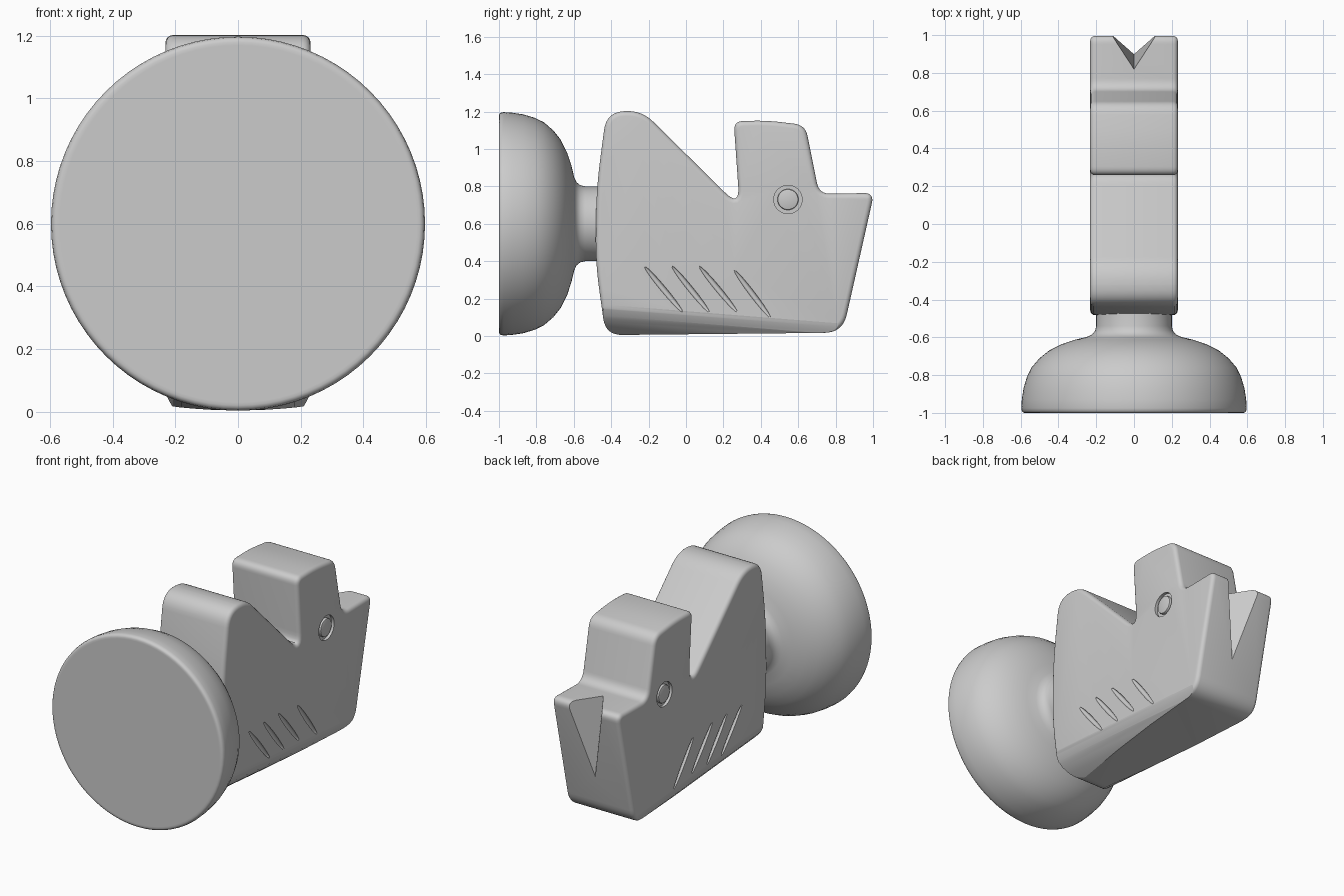
import bpy, bmesh
from math import radians, atan2
from mathutils import Vector, Matrix

if "Cube" in bpy.data.objects:
    bpy.data.objects.remove(bpy.data.objects["Cube"])


def smooth(ob, angle=35):
    bpy.ops.object.select_all(action='DESELECT')
    ob.select_set(True)
    bpy.context.view_layer.objects.active = ob
    bpy.ops.object.shade_smooth_by_angle(angle=radians(angle))


def make(name, bm, angle=35):
    bmesh.ops.recalc_face_normals(bm, faces=bm.faces)
    me = bpy.data.meshes.new(name)
    bm.to_mesh(me)
    bm.free()
    ob = bpy.data.objects.new(name, me)
    bpy.context.collection.objects.link(ob)
    smooth(ob, angle)
    return ob


def rounded(corners, steps=8):
    # polygon with each corner replaced by a curve of the given setback
    out = []
    n = len(corners)
    for i, (y, z, t) in enumerate(corners):
        c = Vector((y, z))
        a = c + (Vector(corners[i - 1][:2]) - c).normalized() * t
        b = c + (Vector(corners[(i + 1) % n][:2]) - c).normalized() * t
        for k in range(steps + 1):
            s = k / steps
            out.append(a * (1 - s) ** 2 + c * 2 * s * (1 - s) + b * s * s)
    return out


def prism(bm, front, back):
    # closed solid between two matching loops of points
    a = [bm.verts.new(p) for p in front]
    b = [bm.verts.new(p) for p in back]
    rims = []
    for loop in (a, b):
        rims += bm.faces.new(loop).edges[:]
    for i in range(len(a)):
        bm.faces.new((a[i - 1], a[i], b[i], b[i - 1]))
    return rims


def carve(ob, name, bm):
    cutter = make(name, bm)
    cutter.hide_render = True
    mod = ob.modifiers.new(name, 'BOOLEAN')
    mod.operation = 'DIFFERENCE'
    mod.solver = 'EXACT'
    mod.object = cutter
    bpy.context.view_layer.objects.active = ob
    bpy.ops.object.modifier_apply(modifier=mod.name)
    bpy.data.objects.remove(cutter)


# Round knob and neck, turned about the y axis
bm = bmesh.new()
prof = [(-1, 0), (-1, .57), (-1, .58), (-.997, .588), (-.99, .594), (-.975, .597), (-.93, .594),
        (-.87, .585), (-.81, .567), (-.76, .543), (-.71, .50), (-.67, .45), (-.635, .38),
        (-.612, .31), (-.598, .25), (-.585, .222), (-.565, .206), (-.54, .2), (-.44, .2), (-.44, 0)]
vs = [bm.verts.new((0, y, .6 + r)) for y, r in prof]
es = [bm.edges.new(p) for p in zip(vs, vs[1:])]
bmesh.ops.spin(bm, geom=vs + es, cent=(0, 0, .6), axis=(0, 1, 0), angle=radians(360), steps=80)
bmesh.ops.remove_doubles(bm, verts=bm.verts, dist=1e-4)
make("knob", bm, 40)

# Flat body: side profile extruded across x, rims rounded
W = .232
outline = rounded([
    (-.43, .005, .09), (.838, .018, .1), (1.006, .765, .055), (.712, .76, .06),
    (.638, 1.128, .06), (.43, 1.153, .08), (.255, 1.148, .05), (.287, .69, .11),
    (-.235, 1.205, .085), (-.425, 1.2, .1), (-.478, .8, .15), (-.485, .4, .15)])
bm = bmesh.new()
rims = prism(bm, [(-W, *p) for p in outline], [(W, *p) for p in outline])
bmesh.ops.recalc_face_normals(bm, faces=bm.faces)
bmesh.ops.bevel(bm, geom=rims, offset=.026, segments=4, profile=.5, affect='EDGES', clamp_overlap=False)
bmesh.ops.remove_doubles(bm, verts=bm.verts, dist=1e-5)
body = make("body", bm)

# Rounded taper along the lower edges, stronger toward the neck
curve = [(.24, .2), (.227, .15), (.208, .11), (.18, .078), (.14, .047), (.06, .0), (.06, -.2), (.4, -.2), (.4, .2)]
for s in (1, -1):
    bm = bmesh.new()
    prism(bm, [(s * x, -.7, z + .02) for x, z in curve], [(s * x, 1.2, z - .132) for x, z in curve])
    carve(body, "taper_cutter", bm)

# Wedge notch in the back end
bm = bmesh.new()
pts = [(-.15, 1.04, .82), (.15, 1.04, .82), (0, .81, .82), (0, .9, .28)]
bmesh.ops.convex_hull(bm, input=[bm.verts.new(p) for p in pts])
carve(body, "notch_cutter", bm)

# Round recesses and slanted grip grooves on both sides
bm = bmesh.new()
turn = Matrix.Rotation(radians(90), 4, 'Y')
grooves = [(-.22, .37, -.02, .13), (-.08, .38, .13, .12), (.065, .38, .28, .12), (.26, .35, .45, .1)]
for s in (1, -1):
    bmesh.ops.create_cone(bm, cap_ends=True, segments=40, radius1=.076, radius2=.076, depth=.06,
                          matrix=Matrix.Translation((s * (W + .012), .545, .73)) @ turn)
    for y0, z0, y1, z1 in grooves:
        m = Matrix.Translation((s * W, (y0 + y1) / 2, (z0 + z1) / 2)) \
            @ Matrix.Rotation(atan2(z1 - z0, y1 - y0), 4, 'X') @ Matrix.Diagonal((.016, .16, .015, 1))
        bmesh.ops.create_uvsphere(bm, u_segments=20, v_segments=11, radius=1, matrix=m)
carve(body, "detail_cutter", bm)
smooth(body)

# Pin heads sitting inside the round recesses
for s, side in ((1, "right"), (-1, "left")):
    bm = bmesh.new()
    bmesh.ops.create_cone(bm, cap_ends=True, segments=40, radius1=.056, radius2=.056, depth=.05,
                          matrix=Matrix.Translation((s * (W - .025), .545, .73)) @ turn)
    rim = [e for e in bm.edges if all(abs(v.co.x) > W - .01 for v in e.verts)]
    bmesh.ops.bevel(bm, geom=rim, offset=.008, segments=2, profile=.5, affect='EDGES')
    make("pin_" + side, bm)
